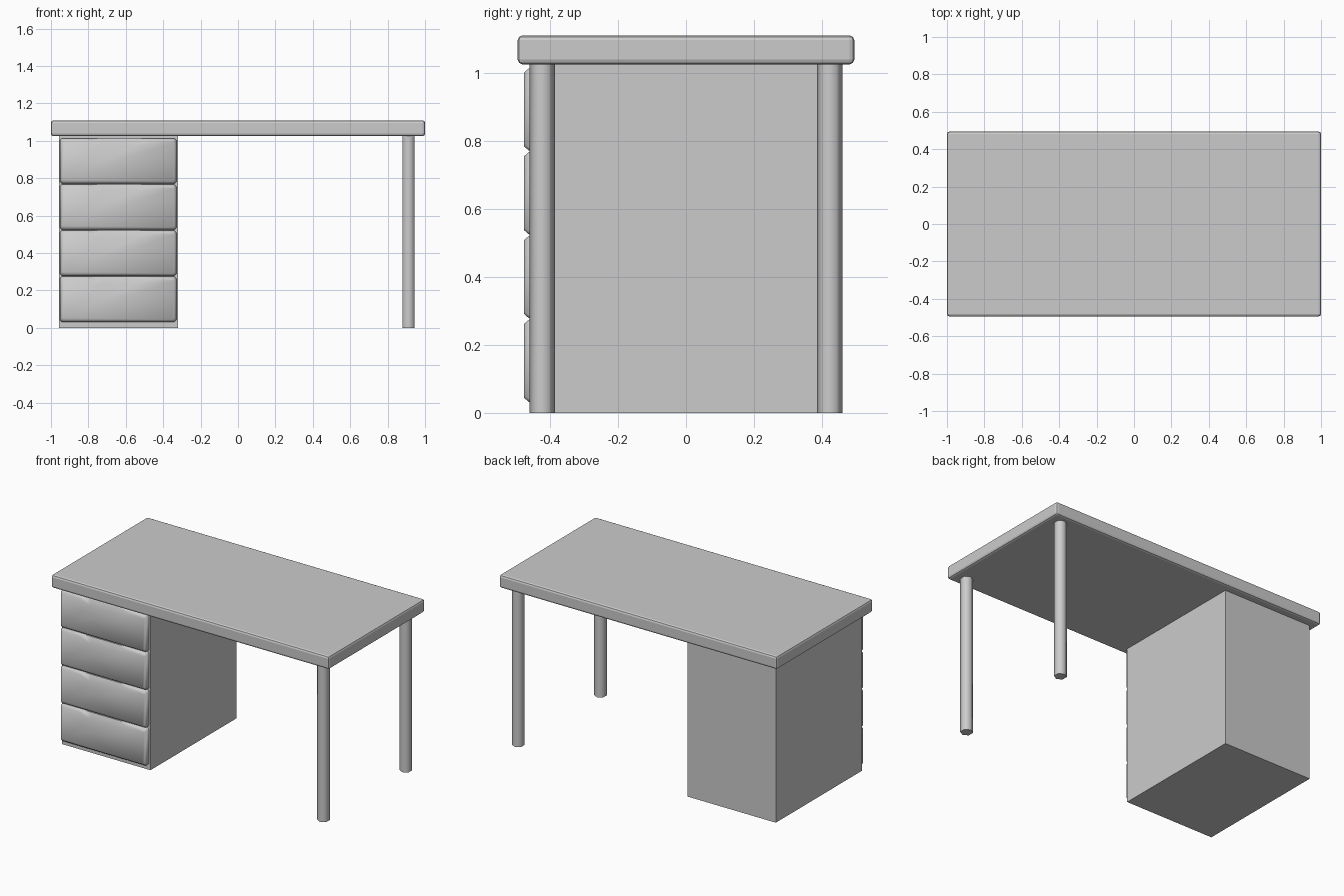
import bpy
import bmesh
import math

cube = bpy.data.objects.get("Cube")
if cube:
    bpy.data.objects.remove(cube, do_unlink=True)

GREY = (0.6, 0.6, 0.6, 1)
mat = bpy.data.materials.new("plain grey")
mat.use_nodes = True
mat.diffuse_color = GREY
mat.node_tree.nodes["Principled BSDF"].inputs["Base Color"].default_value = GREY


def finish(obj, name, smooth_angle=None):
    """Name the part, colour it and optionally smooth it."""
    obj.name = obj.data.name = name
    obj.data.materials.append(mat)
    if smooth_angle:
        bpy.ops.object.select_all(action="DESELECT")
        obj.select_set(True)
        bpy.context.view_layer.objects.active = obj
        bpy.ops.object.shade_smooth_by_angle(angle=math.radians(smooth_angle))
    return obj


def box(name, low, high):
    centre = [(a + b) / 2 for a, b in zip(low, high)]
    bpy.ops.mesh.primitive_cube_add(size=1, location=centre)
    obj = bpy.context.object
    obj.scale = [b - a for a, b in zip(low, high)]
    bpy.ops.object.transform_apply(location=False, rotation=False, scale=True)
    return finish(obj, name)


# Desk top with softened edges
TOP_BASE = 1.025
desk_top = box("desk_top", (-1, -0.495, TOP_BASE), (1, 0.495, 1.11))
bevel = desk_top.modifiers.new("soft_edges", "BEVEL")
bevel.width = 0.014
bevel.segments = 2

# Drawer cabinet
box("drawer_cabinet", (-0.957, -0.443, 0), (-0.32, 0.443, TOP_BASE))

# Hexagonal legs on the open side
for side, y in (("front", -0.423), ("back", 0.423)):
    bpy.ops.mesh.primitive_cylinder_add(
        vertices=6, radius=0.0375, depth=TOP_BASE, location=(0.912, y, TOP_BASE / 2))
    finish(bpy.context.object, side + "_leg", 65)


def drawer_outline(width, height, inset, dip):
    """Rectangle with clipped corners and a finger dip in the top edge."""
    w, h, c = width / 2 - inset, height / 2 - inset, 0.01
    right = [(c - w, -h), (-w, c - h), (-w, h - c), (c - w, h),
             (-0.165, h), (-0.09, h - dip)]
    return right + [(-x, z) for x, z in reversed(right)]


def drawer(name, x, z):
    """Front panel lofted through three outlines, with a sloped finger grip."""
    bm = bmesh.new()
    rings = []
    for y, inset, dip in ((-0.44, 0, 0), (-0.462, 0, 0), (-0.476, 0.012, 0.028)):
        outline = drawer_outline(0.622, 0.242, inset, dip)
        rings.append([bm.verts.new((px, y, pz)) for px, pz in outline])
    for back, front in zip(rings, rings[1:]):
        for i in range(len(back)):
            bm.faces.new((back[i - 1], back[i], front[i], front[i - 1]))
    bm.faces.new(rings[0])
    bm.faces.new(rings[-1])
    bmesh.ops.recalc_face_normals(bm, faces=bm.faces)
    mesh = bpy.data.meshes.new(name)
    bm.to_mesh(mesh)
    bm.free()
    obj = bpy.data.objects.new(name, mesh)
    obj.location = (x, 0, z)
    bpy.context.collection.objects.link(obj)
    finish(obj, name, 50)


# Four stacked drawers
for n in range(4):
    drawer(f"drawer_{n + 1}", -0.641, 0.153 + 0.2465 * n)
